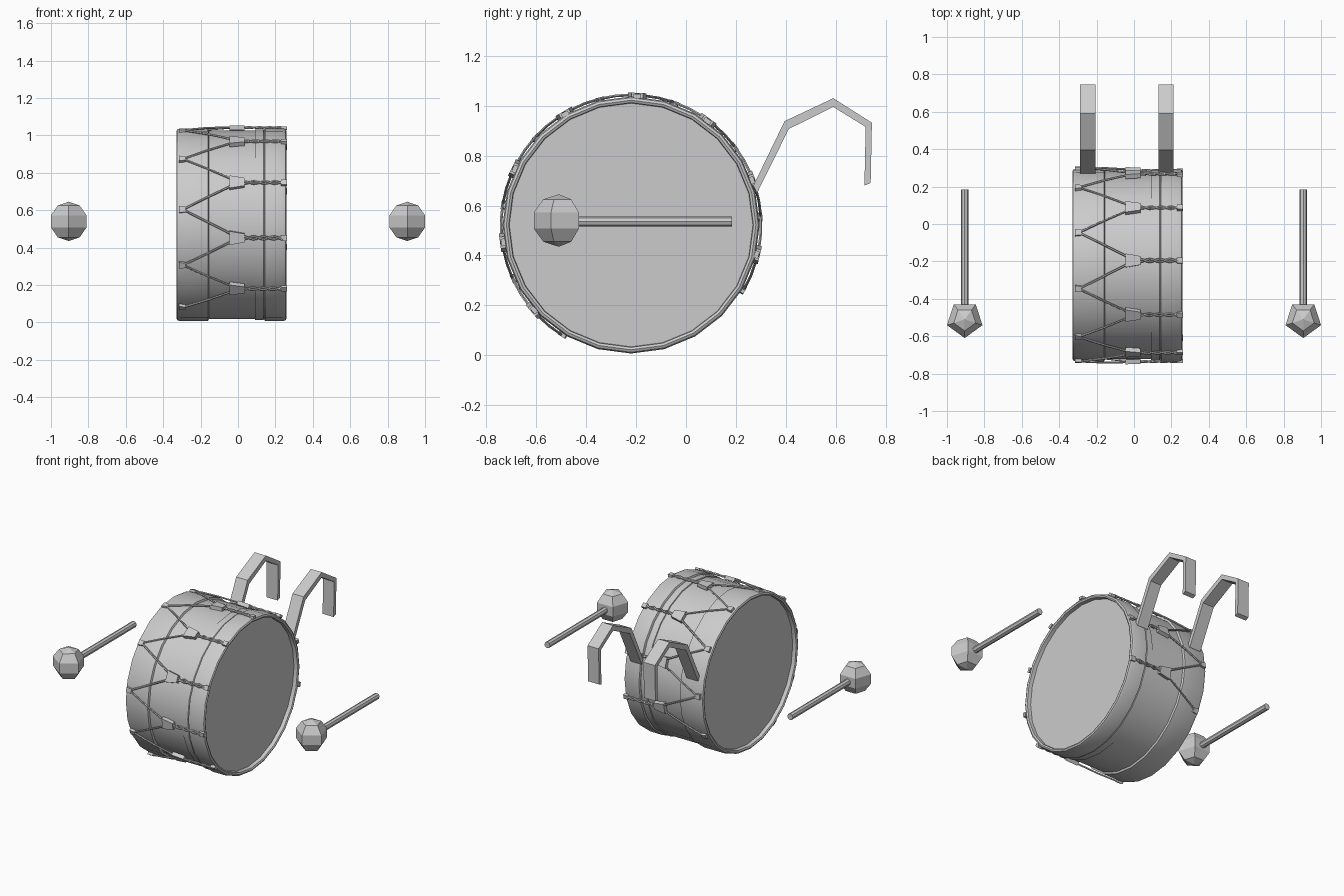
import bpy, bmesh, math
from mathutils import Vector, Matrix

old = bpy.data.objects.get("Cube")
if old:
    bpy.data.objects.remove(old)

grey = bpy.data.materials.new("plain_grey")
grey.use_nodes = True
grey.diffuse_color = (0.6, 0.6, 0.6, 1)
grey.node_tree.nodes["Principled BSDF"].inputs["Base Color"].default_value = (0.6, 0.6, 0.6, 1)

CY, CZ = -0.22, 0.522   # drum axis


def on_drum(x, angle, r):
    """Point around the drum; angle in degrees from the front, rising over the top."""
    a = math.radians(angle)
    return Vector((x, CY - r * math.cos(a), CZ + r * math.sin(a)))


def finish(name, bm, smooth=False):
    bmesh.ops.recalc_face_normals(bm, faces=bm.faces)
    mesh = bpy.data.meshes.new(name)
    bm.to_mesh(mesh)
    bm.free()
    ob = bpy.data.objects.new(name, mesh)
    bpy.context.collection.objects.link(ob)
    mesh.materials.append(grey)
    if smooth:
        bpy.ops.object.select_all(action='DESELECT')
        ob.select_set(True)
        bpy.context.view_layer.objects.active = ob
        bpy.ops.object.shade_smooth_by_angle(angle=math.radians(30))
    return ob


def lathe(name, profile, sides=24):
    """Revolve (x, radius) points about the drum axis and close both ends."""
    bm = bmesh.new()
    rings = [[bm.verts.new(on_drum(x, 360 * i / sides, r)) for i in range(sides)]
             for x, r in profile]
    for a, b in zip(rings, rings[1:]):
        for i in range(sides):
            j = (i + 1) % sides
            bm.faces.new((a[i], a[j], b[j], b[i]))
    bm.faces.new(rings[0])
    bm.faces.new(rings[-1])
    return finish(name, bm, True)


def loft(bm, sections):
    """Skin matching cross-sections into a closed solid."""
    rings = [[bm.verts.new(p) for p in s] for s in sections]
    for a, b in zip(rings, rings[1:]):
        for i in range(len(a)):
            j = (i + 1) % len(a)
            bm.faces.new((a[i], a[j], b[j], b[i]))
    bm.faces.new(rings[0])
    bm.faces.new(rings[-1])


def plate(name, angle, x0, x1, w0, w1, r0, r1):
    """Tapered block lying on the drum wall; w0 and w1 are its end half widths."""
    bm = bmesh.new()
    side = on_drum(0, angle + 90, 1) - on_drum(0, angle + 90, 0)
    loft(bm, [[on_drum(x, angle, r) + side * s * w
               for r, s in ((r0, -1), (r0, 1), (r1, 1), (r1, -1))]
              for x, w in ((x0, w0), (x1, w1))])
    return finish(name, bm)


def rope(name, points, radius):
    """Square-section cord through the points."""
    bm = bmesh.new()
    sections = []
    for i, p in enumerate(points):
        d = (points[min(i + 1, len(points) - 1)] - points[max(i - 1, 0)]).normalized()
        up = Vector((0, p.y - CY, p.z - CZ)).normalized()
        side = d.cross(up).normalized()
        sections.append([p + (side * math.cos(t) + up * math.sin(t)) * radius
                         for t in (math.pi * k / 3 for k in range(6))])
    loft(bm, sections)
    return finish(name, bm, True)


# Drum body: recessed heads, rounded hoops and a slightly slimmer shell
lathe("drum_body", [
    (-0.30, 0.488), (-0.325, 0.49), (-0.33, 0.5), (-0.325, 0.51), (-0.31, 0.515),
    (-0.16, 0.515), (-0.155, 0.503), (0.09, 0.503), (0.092, 0.509), (0.135, 0.509),
    (0.14, 0.505), (0.145, 0.515), (0.24, 0.515), (0.255, 0.51), (0.26, 0.5),
    (0.255, 0.49), (0.23, 0.488)])

# Rope lacing: hooks on the left hoop, leather tugs, twisted cords to the right hoop
STEP, FIRST = 33.5, -58
for n in range(9):
    tip = FIRST + STEP * n
    plate("rope_hook", tip, -0.315, -0.28, 0.018, 0.014, 0.505, 0.527)
    if n == 8:
        break
    tug = tip + STEP / 2
    plate("leather_tug", tug, -0.045, 0.035, 0.037, 0.023, 0.505, 0.53)
    for end, off in ((tip, -2.5), (tip + STEP, 2.5)):
        pts = [on_drum(-0.295 + 0.255 * t, end + (tug + off - end) * t, 0.521)
               for t in (0, 0.5, 1)]
        rope("lacing_rope", pts, 0.006)
    for s in (-1, 1):
        pts = [on_drum(0.03 + 0.018 * k, tug + s * 0.9 * math.cos(k * 1.05),
                       0.52 + s * 0.003 * math.sin(k * 1.05)) for k in range(13)]
        rope("twisted_cord", pts, 0.006)
    plate("cord_end", tug, 0.23, 0.262, 0.015, 0.015, 0.508, 0.526)

# Shoulder hooks: bent flat straps at the back
outer = [(0.27, 0.68), (0.395, 0.938), (0.59, 1.03), (0.745, 0.932), (0.74, 0.69)]
inner = [(0.285, 0.65), (0.412, 0.907), (0.59, 0.995), (0.72, 0.915), (0.715, 0.68)]
for x0, x1 in ((-0.29, -0.205), (0.13, 0.212)):
    bm = bmesh.new()
    loft(bm, [[Vector((x0, *o)), Vector((x1, *o)), Vector((x1, *i)), Vector((x0, *i))]
              for o, i in zip(outer, inner)])
    finish("shoulder_hook", bm)

# Mallets, one on each side
for side, x in (("left", 0.905), ("right", -0.905)):
    bm = bmesh.new()
    bmesh.ops.create_uvsphere(bm, u_segments=5, v_segments=5, radius=0.105)
    # turn one corner of the five-sided head to the front
    ring = max(bm.verts, key=lambda v: math.hypot(v.co.x, v.co.y))
    turn = -math.pi / 2 - math.atan2(ring.co.y, ring.co.x)
    bmesh.ops.rotate(bm, verts=bm.verts, matrix=Matrix.Rotation(turn, 3, 'Z'))
    bmesh.ops.translate(bm, verts=bm.verts, vec=(x, -0.51, 0.54))
    finish(side + "_mallet_head", bm)
    bm = bmesh.new()
    bmesh.ops.create_cone(bm, cap_ends=True, segments=8, radius1=0.021, radius2=0.021,
                          depth=0.645)
    bmesh.ops.rotate(bm, verts=bm.verts, matrix=Matrix.Rotation(math.pi / 2, 3, 'X'))
    bmesh.ops.translate(bm, verts=bm.verts, vec=(x, -0.1375, 0.536))
    finish(side + "_mallet_stick", bm)
